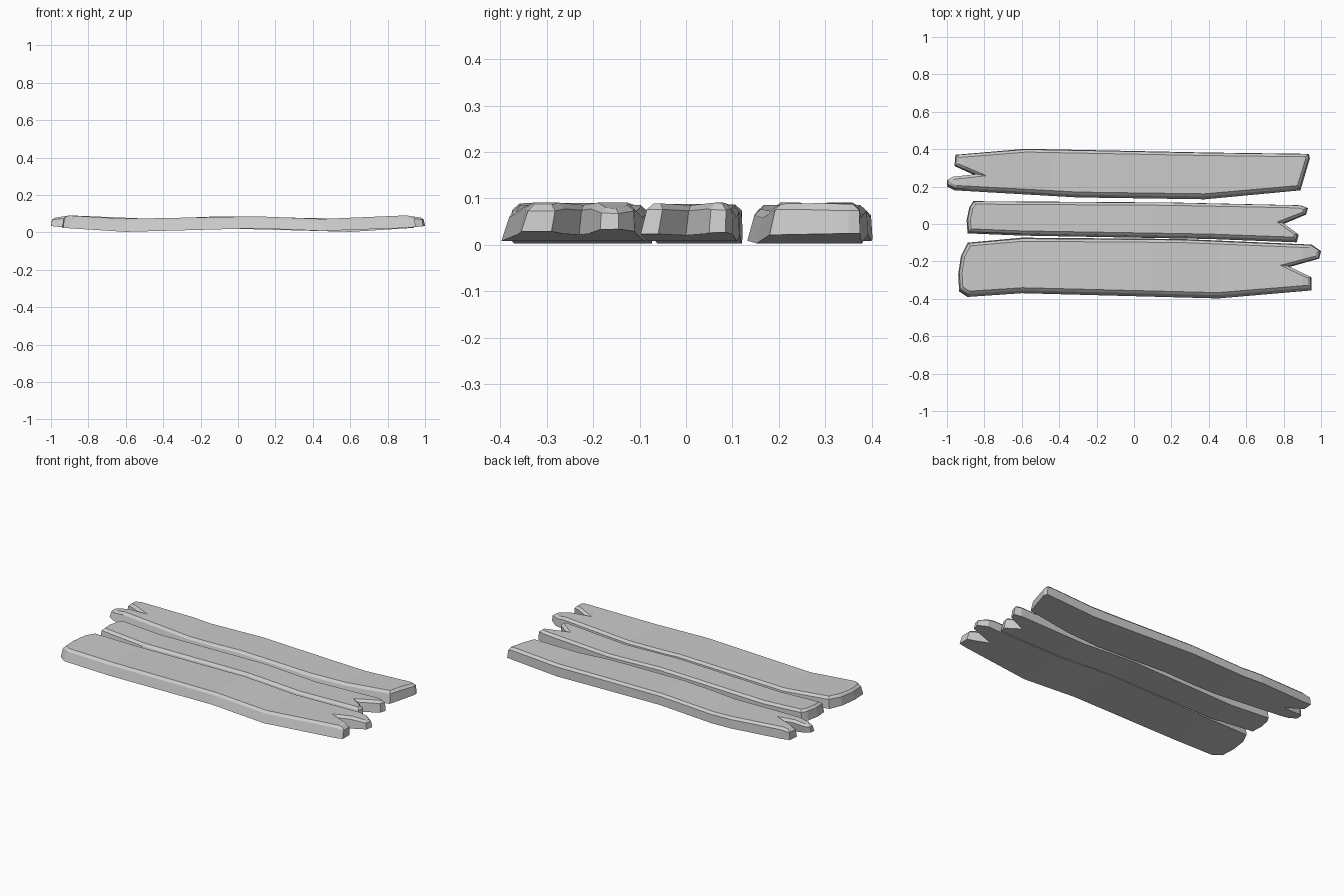
import bpy
import bmesh
from mathutils import Vector

cube = bpy.data.objects.get("Cube")
if cube:
    bpy.data.objects.remove(cube, do_unlink=True)

# Weathered grey wood
wood = bpy.data.materials.new("grey_wood")
wood.use_nodes = True
color = (0.6, 0.6, 0.6, 1)
wood.diffuse_color = color
wood.node_tree.nodes["Principled BSDF"].inputs["Base Color"].default_value = color

# Warp along a plank: position, underside height, thickness
WARP = [(-1.02, .03, .045), (-.9, .022, .068), (-.6, .003, .07), (.1, .022, .064),
        (.45, .008, .064), (.9, .024, .067), (1.02, .036, .036)]


def warp(x):
    for a, b in zip(WARP, WARP[1:]):
        if x <= b[0]:
            break
    t = (x - a[0]) / (b[0] - a[0])
    return a[1] + (b[1] - a[1]) * t, a[2] + (b[2] - a[2]) * t


def plank(name, outline, mirror=1):
    bm = bmesh.new()
    base = bm.faces.new([bm.verts.new((x, y, 0)) for x, y in outline])
    ys = [y for _, y in outline]
    mid = (min(ys) + max(ys)) / 2
    # Raise a slab whose top is narrower than its base
    top = bmesh.ops.extrude_face_region(bm, geom=[base], use_keep_orig=True)["geom"]
    top_verts = [v for v in top if isinstance(v, bmesh.types.BMVert)]
    for v in top_verts:
        v.co = Vector((v.co.x * .993, mid + (v.co.y - mid) * .93 + .006, 1))
    bmesh.ops.recalc_face_normals(bm, faces=bm.faces)
    # Worn upper rim
    for v in bm.verts:
        v.co.z *= .07
    rim = [e for e in bm.edges if all(v.co.z > .05 for v in e.verts)]
    bmesh.ops.bevel(bm, geom=rim, offset=.014, segments=1, affect='EDGES',
                    clamp_overlap=True)
    # Cut at the bends, then warp the slab
    for x, _, _ in WARP[1:-1]:
        bmesh.ops.bisect_plane(bm, geom=bm.verts[:] + bm.edges[:] + bm.faces[:],
                               plane_co=(x * mirror, 0, 0), plane_no=(1, 0, 0))
    for v in bm.verts:
        low, thick = warp(v.co.x * mirror)
        v.co.z = low + thick * v.co.z / .07
    bmesh.ops.recalc_face_normals(bm, faces=bm.faces)
    mesh = bpy.data.meshes.new(name)
    bm.to_mesh(mesh)
    bm.free()
    mesh.materials.append(wood)
    bpy.context.collection.objects.link(bpy.data.objects.new(name, mesh))


# Plan outlines, each with a split end
plank("front_plank", [
    (-.935, -.36), (-.89, -.39), (-.6, -.37), (.45, -.398), (.95, -.355), (.95, -.29),
    (.83, -.23), (.99, -.185), (1, -.145), (.95, -.11), (.25, -.08), (-.6, -.073),
    (-.89, -.10), (-.925, -.17), (-.94, -.27)])
plank("middle_plank", [
    (-.89, -.05), (-.6, -.062), (.4, -.08), (.87, -.098), (.88, -.06), (.80, 0),
    (.92, .05), (.93, .085), (.89, .1), (.2, .115), (-.86, .122), (-.88, .09),
    (-.895, .02)])
plank("back_plank", [
    (-1, .20), (-.96, .18), (-.3, .142), (.38, .132), (.89, .18), (.94, .35),
    (.935, .375), (.4, .382), (-.58, .402), (-.955, .37), (-.96, .31), (-.85, .26),
    (-.975, .245), (-1, .23)], mirror=-1)
